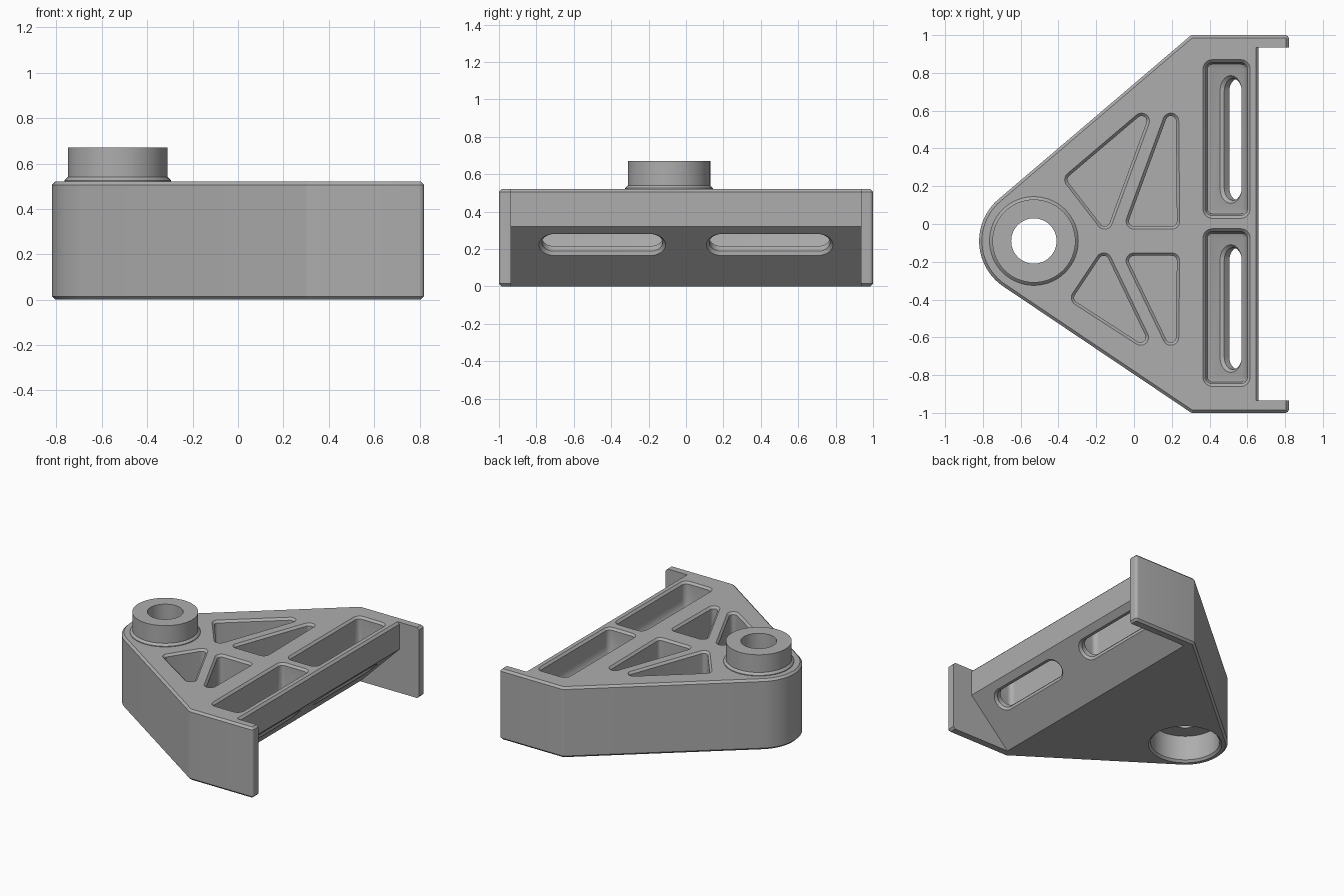
import bpy, bmesh, math
from mathutils import Matrix, Vector

if "Cube" in bpy.data.objects:
    bpy.data.objects.remove(bpy.data.objects["Cube"])

grey = bpy.data.materials.new("machined_grey")
grey.use_nodes = True
grey.diffuse_color = (0.42, 0.42, 0.42, 1)
grey.node_tree.nodes["Principled BSDF"].inputs["Base Color"].default_value = grey.diffuse_color


def rounded_outline(circles, inset=0.0):
    """Outline around counter-clockwise (x, y, radius) circles, shrunk by inset."""
    normals = []
    for (ax, ay, ar), (bx, by, br) in zip(circles, circles[1:] + circles[:1]):
        dist = math.hypot(bx - ax, by - ay)
        normals.append(math.atan2(by - ay, bx - ax) - math.acos((ar - br) / dist))
    points = []
    for i, (x, y, r) in enumerate(circles):
        start = normals[i - 1]
        sweep = (normals[i] - start) % math.tau
        steps = 3 + int(sweep * (2 + r * 30))
        for k in range(steps + 1):
            a = start + sweep * k / steps
            points.append((x + (r - inset) * math.cos(a), y + (r - inset) * math.sin(a)))
    return points


def loft(name, rings):
    """Solid through matching rings of 3D points, capped at both ends."""
    bm = bmesh.new()
    loops = [[bm.verts.new(p) for p in ring] for ring in rings]
    n = len(loops[0])
    for low, high in zip(loops, loops[1:]):
        for i in range(n):
            j = (i + 1) % n
            bm.faces.new((low[i], low[j], high[j], high[i]))
    bm.faces.new(loops[0][::-1])
    bm.faces.new(loops[-1])
    bmesh.ops.recalc_face_normals(bm, faces=bm.faces)
    mesh = bpy.data.meshes.new(name)
    bm.to_mesh(mesh)
    bm.free()
    mesh.materials.append(grey)
    obj = bpy.data.objects.new(name, mesh)
    bpy.context.collection.objects.link(obj)
    return obj


def plate(name, circles, sections):
    """Stack of outlines given as (inset, height)."""
    return loft(name, [[(x, y, z) for x, y in rounded_outline(circles, inset)]
                       for inset, z in sections])


def turned(name, sections, segments=64):
    """Round part on the pivot axis from (radius, height) sections."""
    turn = [math.tau * i / segments for i in range(segments)]
    return loft(name, [[(PIVOT.x + r * math.cos(a), PIVOT.y + r * math.sin(a), z) for a in turn]
                       for r, z in sections])


def combine(target, tool, operation="DIFFERENCE"):
    mod = target.modifiers.new(operation, "BOOLEAN")
    mod.operation = operation
    mod.solver = "EXACT"
    mod.object = tool
    bpy.context.view_layer.objects.active = target
    bpy.ops.object.modifier_apply(modifier=mod.name)
    bpy.data.objects.remove(tool)


PIVOT = Vector((-0.53, -0.09))
TOP = 0.52
EDGE = 0.015

# Main block: tapered outline around the pivot with eased edges
body = plate("bracket_body",
             [(PIVOT.x, PIVOT.y, 0.29), (0.31, -0.98, 0.02), (0.80, -0.98, 0.02),
              (0.80, 0.98, 0.02), (0.31, 0.98, 0.02)],
             [(EDGE, 0), (0, EDGE), (0, TOP - EDGE), (EDGE, TOP)])

# Raised boss with a flared foot
combine(body, turned("boss", [(0.235, 0.45), (0.235, 0.525), (0.22, 0.54), (0.22, 0.67)]), "UNION")

# Sloped rear recess between the two end tabs
recess = [(0.24, -0.1), (0.66, 0.32), (0.66, TOP - EDGE), (0.62, TOP + 0.025),
          (0.62, 0.9), (1.0, 0.9), (1.0, -0.1)]
combine(body, loft("rear_recess", [[(x, y, z) for x, z in recess] for y in (-0.935, 0.935)]))

# Triangular lightening pockets
r = 0.042
triangles = [
    [(-0.325, 0.235), (-0.155, 0.015), (0.04, 0.545)],
    [(0.0, 0.015), (0.2, 0.015), (0.195, 0.545)],
    [(-0.29, -0.39), (0.035, -0.6), (-0.16, -0.195)],
    [(0.0, -0.195), (0.195, -0.6), (0.2, -0.195)],
]
for corners in triangles:
    pocket = plate("triangle_pocket", [(x, y, r) for x, y in corners],
                   [(EDGE, 0.07), (EDGE, TOP - EDGE), (0, TOP), (0, 0.6)])
    combine(body, pocket)

# Long pockets whose floors follow the rear slope, each with a slot through it
for low, high in ((0.03, 0.87), (-0.86, -0.025)):
    r = 0.05
    x0, x1, y0, y1 = 0.365 + r, 0.615 - r, low + r, high - r
    corners = [(x0, y0, r), (x1, y0, r), (x1, y1, r), (x0, y1, r)]
    rings = [[(x, y, x - 0.24 + lift) for x, y in rounded_outline(corners, inset)]
             for inset, lift in ((0.04, 0), (0.024, 0.005), (EDGE, 0.03))]
    rings += [[(x, y, z) for x, y in rounded_outline(corners, inset)]
              for inset, z in ((EDGE, TOP - EDGE), (0, TOP), (0, 0.6))]
    combine(body, loft("long_pocket", rings))

for side in (-1, 1):
    ends = sorted((side * 0.19, side * 0.705))
    r = 0.081
    slot = plate("slot", [(0, ends[0], r), (0, ends[1], r)],
                 [(0, -0.04), (0, 0), (0.016, 0.016), (0.016, 0.055), (0, 0.071), (0, 0.1)])
    place = Matrix.Translation((0.5625, 0, 0.2225)) @ Matrix.Rotation(-math.pi / 4, 4, "Y")
    slot.data.transform(place)
    combine(body, slot)

# Pivot bore and the wider counterbore underneath
combine(body, turned("bore", [(0.12, -0.1), (0.12, 0.8)]))
combine(body, turned("counterbore", [(0.25, -0.1), (0.25, 0), (0.235, EDGE), (0.235, 0.2)]))

# Smooth the rounded walls, keep edges crisp
bpy.ops.object.select_all(action="DESELECT")
body.select_set(True)
bpy.context.view_layer.objects.active = body
bpy.ops.object.shade_smooth_by_angle(angle=math.radians(30))
